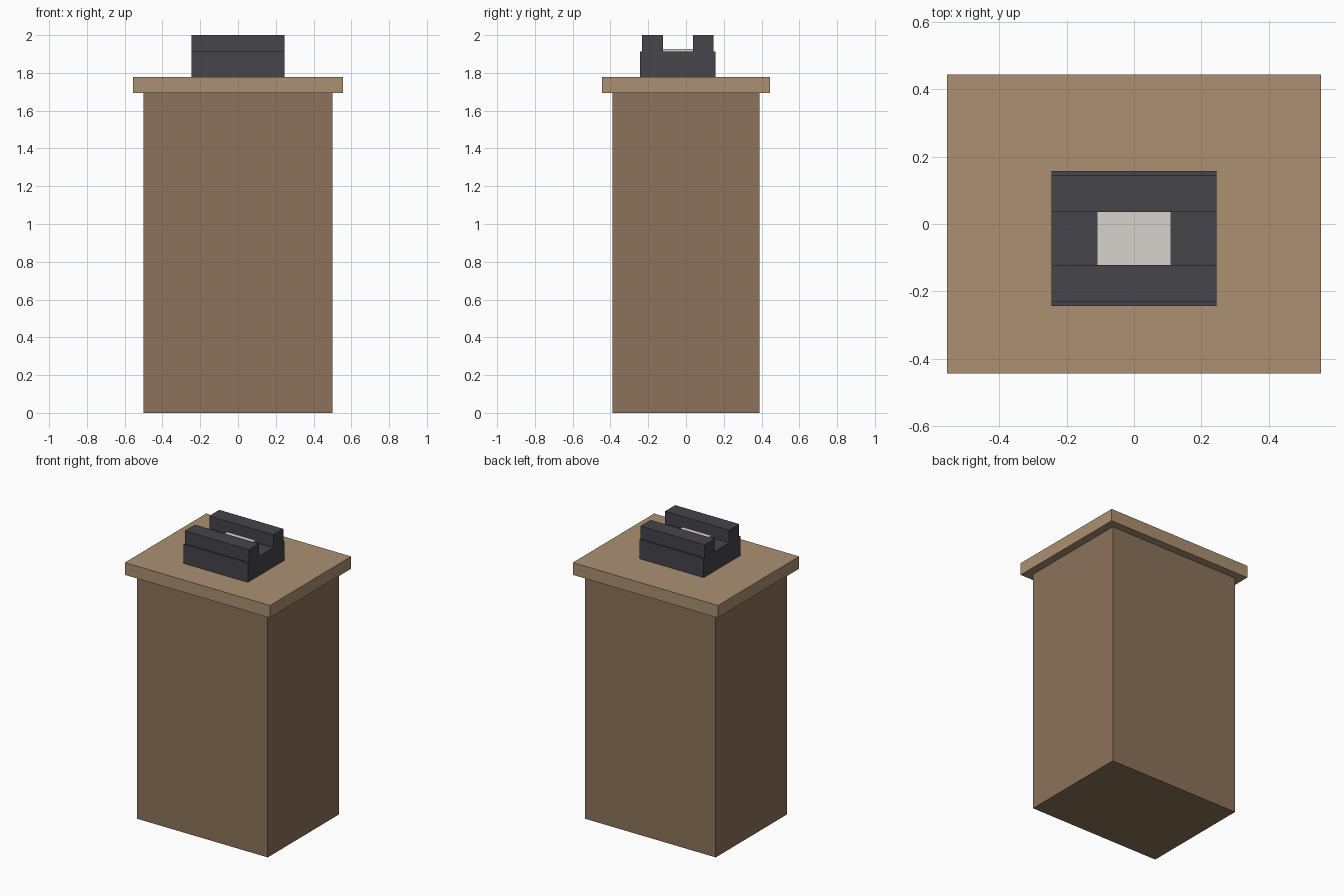
import bpy

if "Cube" in bpy.data.objects:
    bpy.data.objects.remove(bpy.data.objects["Cube"])


def material(name, rgb):
    m = bpy.data.materials.new(name)
    m.diffuse_color = (*rgb, 1)
    m.use_nodes = True
    m.node_tree.nodes["Principled BSDF"].inputs["Base Color"].default_value = m.diffuse_color
    return m


def box(name, x, y, z, mat):
    """Box from (min, max) ranges on each axis."""
    bpy.ops.mesh.primitive_cube_add(size=1, location=[sum(r) / 2 for r in (x, y, z)])
    ob = bpy.context.object
    ob.name = name
    ob.scale = [r[1] - r[0] for r in (x, y, z)]
    bpy.ops.object.transform_apply(location=False, rotation=False, scale=True)
    ob.data.materials.append(mat)
    return ob


wood = material("wood", (0.26, 0.17, 0.10))
light_wood = material("light_wood", (0.41, 0.28, 0.17))
dark = material("dark_metal", (0.06, 0.06, 0.07))
pale = material("off_white", (0.68, 0.65, 0.61))

# Pedestal and overhanging top
box("pedestal", (-0.5, 0.5), (-0.389, 0.389), (0, 1.693), wood)
box("pedestal_top", (-0.555, 0.555), (-0.444, 0.444), (1.693, 1.778), light_wood)

# Device on top, set slightly towards the front
cy = -0.043
box("device_base", (-0.245, 0.245), (cy - 0.2, cy + 0.2), (1.778, 1.912), dark)
for name, side in (("front_rail", -1), ("back_rail", 1)):
    ys = sorted((cy + side * 0.079, cy + side * 0.189))
    box(name, (-0.245, 0.245), ys, (1.912, 2.0), dark)

# Pale plate lying between the rails
box("centre_plate", (-0.11, 0.11), (cy - 0.079, cy + 0.079), (1.912, 1.926), pale)
